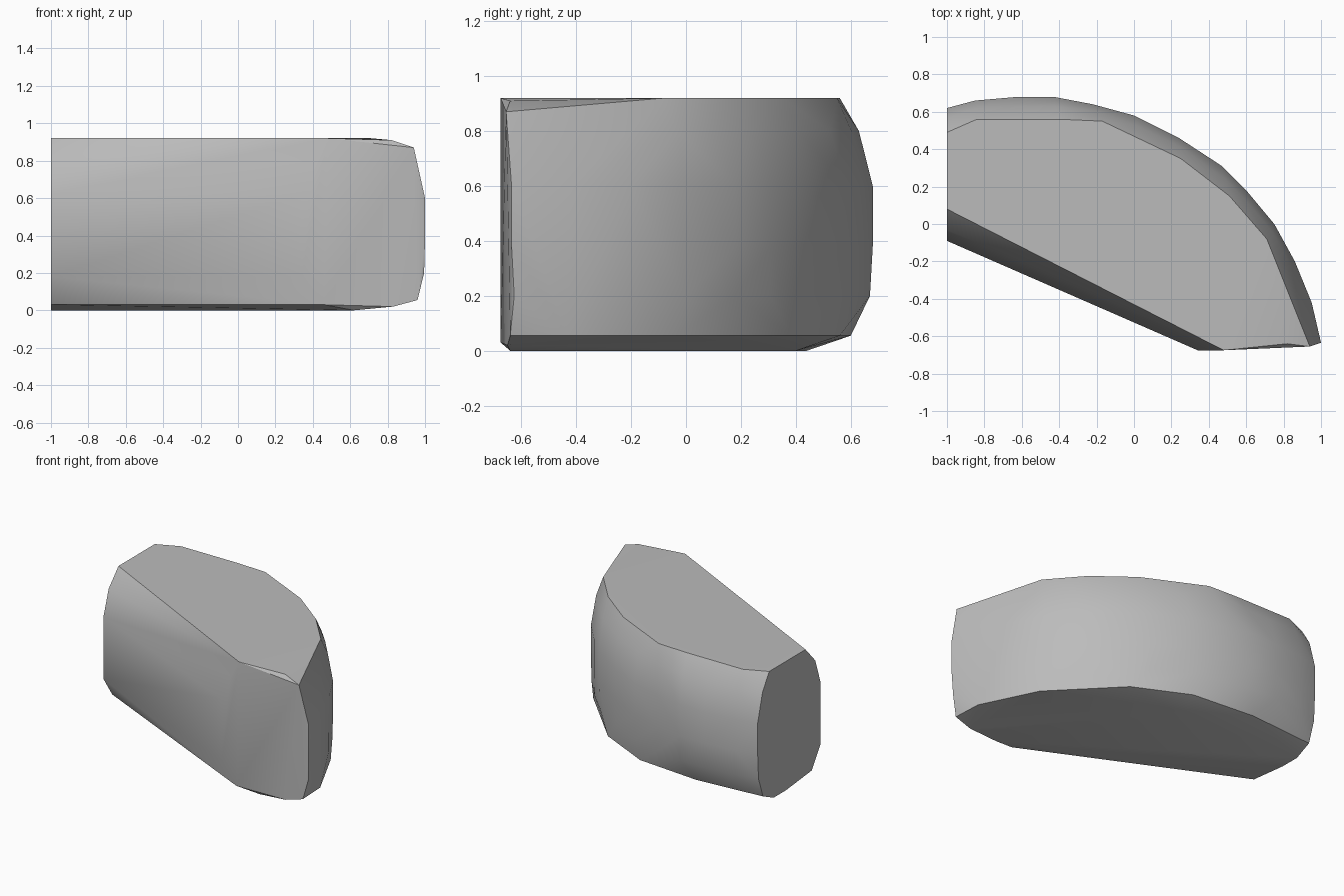
import bpy
import bmesh
from math import radians
from mathutils import Vector

if "Cube" in bpy.data.objects:
    bpy.data.objects.remove(bpy.data.objects["Cube"], do_unlink=True)

stone = bpy.data.materials.new("grey stone")
stone.use_nodes = True
grey = (0.5, 0.5, 0.5, 1)
stone.diffuse_color = grey
stone.node_tree.nodes["Principled BSDF"].inputs["Base Color"].default_value = grey

# Curved back: outline at the top rim, at the widest girth and at the bottom rim
top_rim = [(-1, .49), (-.84, .56), (-.62, .56), (-.4, .56), (-.17, .55), (.04, .45),
           (.25, .35), (.51, .15), (.61, .035), (.71, -.08)]
girth = [(-1, .62), (-.85, .66), (-.62, .68), (-.43, .68), (-.22, .64), (0, .58),
         (.24, .46), (.47, .31), (.6, .18), (.75, 0)]
girth_tip = [(.86, -.2), (.95, -.42), (1, -.635)]
bottom_rim = [(-1, .56), (-.5, .6), (-.03, .56), (.35, .38), (.76, -.04),
              (.95, -.43), (.96, -.64)]

# Front face: profile (y, z) at the flat end, paired with x where it meets the short facet
front = [(.08, .92, .48), (-.03, .8, .41), (-.09, .62, .34), (-.09, .18, .34),
         (.01, .03, .46)]

points = []


def layer(outline, z):
    points.extend(Vector((x, y, z)) for x, y in outline)


layer(top_rim, .92)
layer([(a + (c - a) * .58, b + (d - b) * .58)
       for (a, b), (c, d) in zip(top_rim, girth)], .8)
layer(girth + girth_tip, .6)
layer(girth + girth_tip, .38)
layer([(x * .995 if x > 0 else x, y * .985) for x, y in girth + girth_tip], .2)
layer(bottom_rim, .055)
layer([(-1, .44), (-1, .3), (-.05, .4), (.62, -.64)], 0)

for y, z, x in front:
    points += [Vector((-1, y, z)), Vector((x, -.675, z))]

# Short front facet corners
points += [Vector(p) for p in [(.82, -.64, .91), (.94, -.655, .87), (.83, -.65, .02)]]

# Boulder shell wrapped around all the outlines
bm = bmesh.new()
for p in points:
    bm.verts.new(p)
hull = bmesh.ops.convex_hull(bm, input=bm.verts)
loose = {g for g in hull["geom_interior"] + hull["geom_unused"]
         if isinstance(g, bmesh.types.BMVert)}
bmesh.ops.delete(bm, geom=list(loose), context="VERTS")
bmesh.ops.dissolve_limit(bm, angle_limit=radians(1), verts=bm.verts, edges=bm.edges)
bmesh.ops.recalc_face_normals(bm, faces=bm.faces)

mesh = bpy.data.meshes.new("boulder")
bm.to_mesh(mesh)
bm.free()
mesh.materials.append(stone)
boulder = bpy.data.objects.new("boulder", mesh)
bpy.context.collection.objects.link(boulder)

# Smooth sides with crisp rims
bpy.ops.object.select_all(action="DESELECT")
boulder.select_set(True)
bpy.context.view_layer.objects.active = boulder
bpy.ops.object.shade_smooth_by_angle(angle=radians(32))
